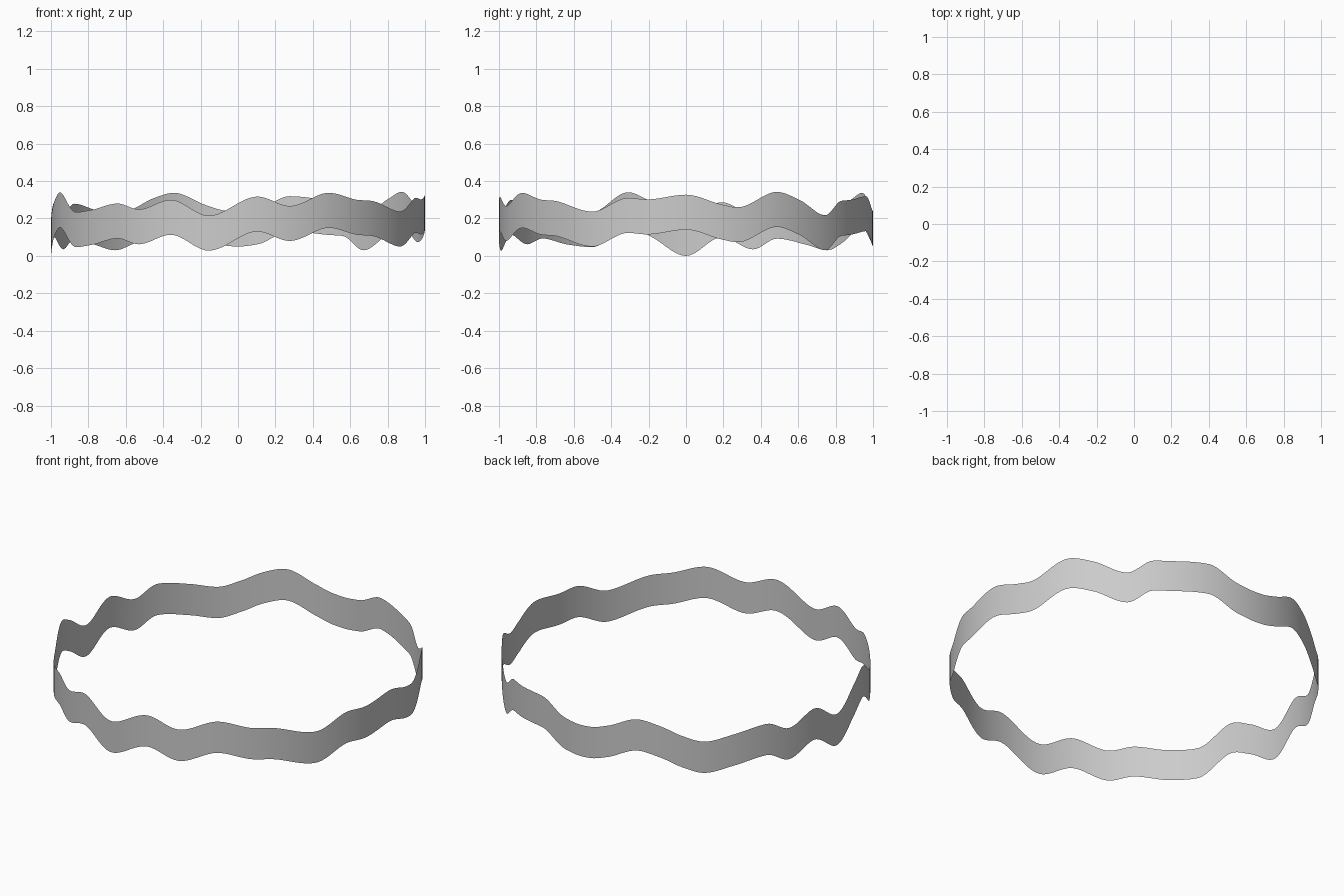
import bpy, bmesh, math

if "Cube" in bpy.data.objects:
    bpy.data.objects.remove(bpy.data.objects["Cube"])

BAND_HEIGHT = 0.187
SEGMENTS = 360

# Lower edge of the wavy band: (degrees from the front towards +x, height)
WAVE = [(-9, .028), (6, .13), (16, .08), (29, .15), (40, .112), (45, .108),
        (60, .05), (72, .123), (78, .115), (90, .14), (101, .088), (106, .073),
        (119, .155), (127, .115), (138, .03), (146, .107), (151, .112),
        (164, .132), (174, .062), (180, .05), (184, .055), (190, .085),
        (200, .15), (207, .12), (214, .065), (221, .03), (230, .06),
        (241, .092), (249, .035), (259, .1), (270, 0), (281, .105),
        (288, .153), (300, .047), (309, .06), (320, .093), (328, .062),
        (339, .113), (351, .028)]
KNOTS = WAVE[:-1]
COUNT = len(KNOTS)


def knot(i):
    turn, k = divmod(i, COUNT)
    return KNOTS[k][0] + 360 * turn, KNOTS[k][1]


def slope(i):
    (a0, z0), (a1, z1), (a2, z2) = knot(i - 1), knot(i), knot(i + 1)
    left, right = (z1 - z0) / (a1 - a0), (z2 - z1) / (a2 - a1)
    return 0 if left * right <= 0 else 2 * left * right / (left + right)


def wave_height(angle):
    """Smooth periodic curve through the knots, without overshoot."""
    i = max(k for k in range(COUNT) if KNOTS[k][0] <= angle)
    (a0, z0), (a1, z1) = knot(i), knot(i + 1)
    d = a1 - a0
    t = (angle - a0) / d
    return (z0 * (2*t**3 - 3*t**2 + 1) + z1 * (3*t**2 - 2*t**3)
            + d * slope(i) * (t**3 - 2*t**2 + t) + d * slope(i + 1) * (t**3 - t**2))


# Open circular band, a single sheet following the wave
bm = bmesh.new()
pairs = []
for s in range(SEGMENTS):
    deg = -9 + 360 * s / SEGMENTS
    a = math.radians(deg)
    x, y, z = math.sin(a), -math.cos(a), wave_height(deg)
    pairs.append((bm.verts.new((x, y, z)), bm.verts.new((x, y, z + BAND_HEIGHT))))
for s in range(SEGMENTS):
    (b0, t0), (b1, t1) = pairs[s], pairs[(s + 1) % SEGMENTS]
    bm.faces.new((b0, b1, t1, t0)).smooth = True

mesh = bpy.data.meshes.new("wavy_band")
bm.to_mesh(mesh)
bm.free()
bpy.context.collection.objects.link(bpy.data.objects.new("wavy_band", mesh))
